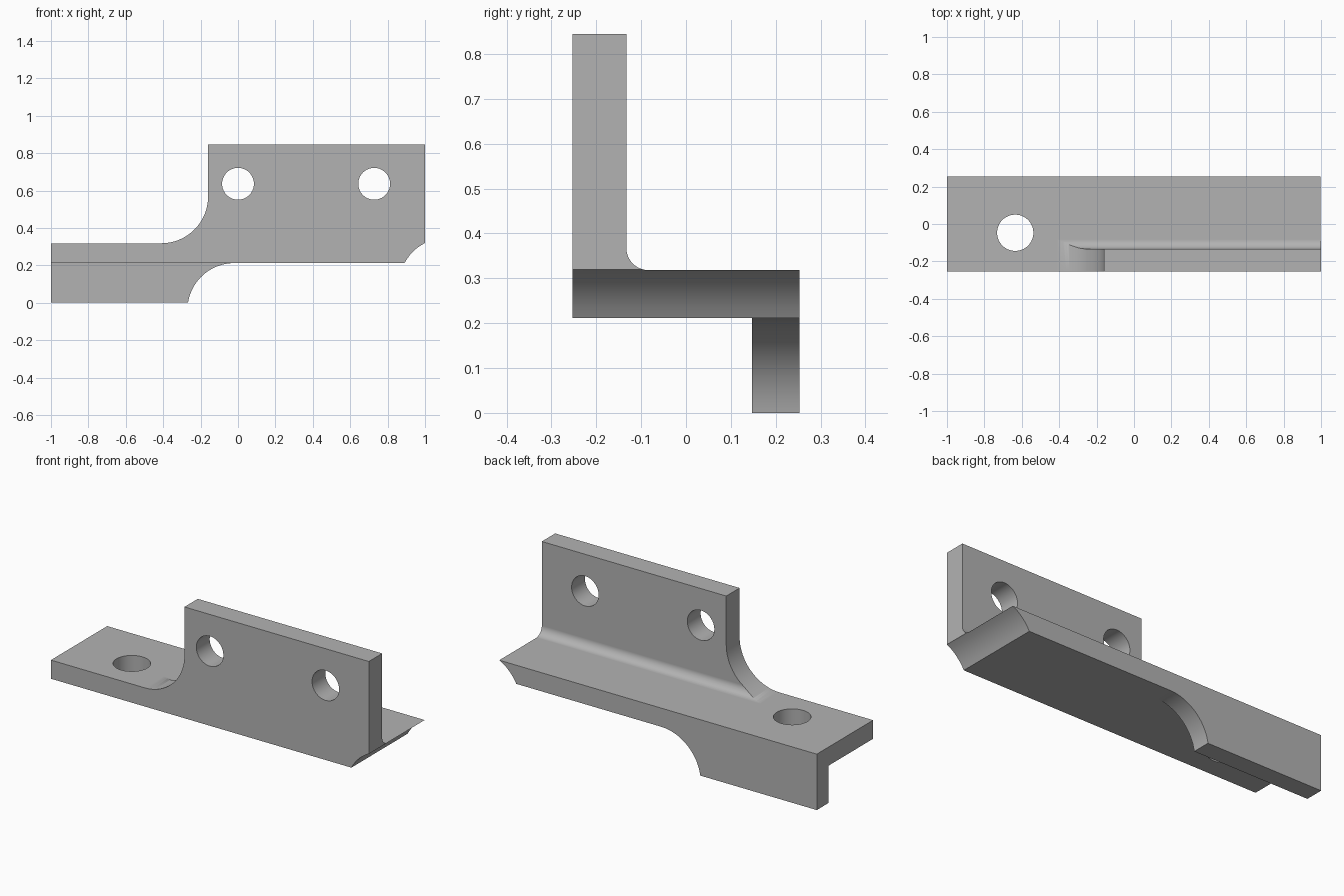
import bpy, bmesh
from math import cos, sin, pi, radians
from mathutils import Vector

cube = bpy.data.objects.get("Cube")
if cube:
    bpy.data.objects.remove(cube, do_unlink=True)

# Main dimensions
FRONT, BACK = -0.253, 0.253
WALL_BACK, LEG_FRONT = -0.133, 0.147
PLATE_LOW, PLATE_TOP, WALL_TOP = 0.212, 0.318, 0.845
FILLET, ROUND = 0.05, 0.25


def arc(cx, cy, r, start, end, steps=24):
    angles = [radians(start + (end - start) * i / steps) for i in range(steps + 1)]
    return [(cx + r * cos(a), cy + r * sin(a)) for a in angles]


def extrude(name, points, axis, low, high):
    """Solid made from a 2D profile extruded along the x, y or z axis."""
    place = {"x": lambda u, v: (low, u, v),
             "y": lambda u, v: (u, low, v),
             "z": lambda u, v: (u, v, low)}[axis]
    bm = bmesh.new()
    face = bm.faces.new([bm.verts.new(place(u, v)) for u, v in points])
    top = bmesh.ops.extrude_face_region(bm, geom=[face])["geom"]
    shift = Vector([(high - low) * (axis == a) for a in "xyz"])
    bmesh.ops.translate(bm, vec=shift,
                        verts=[g for g in top if isinstance(g, bmesh.types.BMVert)])
    bmesh.ops.recalc_face_normals(bm, faces=bm.faces[:])
    mesh = bpy.data.meshes.new(name)
    bm.to_mesh(mesh)
    bm.free()
    obj = bpy.data.objects.new(name, mesh)
    bpy.context.collection.objects.link(obj)
    return obj


def circle(cx, cy, r):
    return arc(cx, cy, r, 0, 360, 64)[:-1]


# Bracket body: wall, inner fillet, plate and hanging leg in one section
section = [(FRONT, PLATE_LOW), (LEG_FRONT, PLATE_LOW), (LEG_FRONT, 0), (BACK, 0),
           (BACK, PLATE_TOP)]
section += arc(WALL_BACK + FILLET, PLATE_TOP + FILLET, FILLET, 270, 180, 16)
section += [(WALL_BACK, WALL_TOP), (FRONT, WALL_TOP)]
bracket = extrude("bracket", section, "x", -1, 1)

# Cutters: rounded wall step, rounded leg end, concave plate end
step = arc(-0.41, PLATE_TOP + ROUND, ROUND, 270, 360)
step += [(-0.16, 1), (-1.1, 1), (-1.1, PLATE_TOP)]
leg_end = arc(-0.02, PLATE_LOW - ROUND, ROUND, 190, 90)
leg_end = [(-0.02 - ROUND, -0.1)] + leg_end + [(1.1, PLATE_LOW), (1.1, -0.1)]
cutters = [extrude("wall_step_cutter", step, "y", -0.4, 0.4),
           extrude("leg_end_cutter", leg_end, "y", LEG_FRONT - 0.05, 0.4),
           extrude("plate_end_cutter", circle(1.112, 0.096, ROUND), "y", -0.4, 0.4),
           extrude("plate_hole_cutter", circle(-0.635, -0.047, 0.097), "z", 0.1, 0.5)]
# Bolt holes in the wall
for x in (0, 0.728):
    cutters.append(extrude("wall_hole_cutter", circle(x, 0.636, 0.085), "y", -0.4, 0))

bpy.ops.object.select_all(action="DESELECT")
bpy.context.view_layer.objects.active = bracket
bracket.select_set(True)
for cutter in cutters:
    cutter.hide_render = True
    cut = bracket.modifiers.new("cut", "BOOLEAN")
    cut.operation = "DIFFERENCE"
    cut.solver = "EXACT"
    cut.object = cutter
    bpy.ops.object.modifier_apply(modifier=cut.name)
    bpy.data.objects.remove(cutter, do_unlink=True)

# Plain grey metal
grey = bpy.data.materials.new("grey_metal")
grey.use_nodes = True
colour = (0.45, 0.45, 0.45, 1)
grey.diffuse_color = colour
grey.node_tree.nodes["Principled BSDF"].inputs["Base Color"].default_value = colour
bracket.data.materials.clear()
bracket.data.materials.append(grey)
for face in bracket.data.polygons:
    face.material_index = 0

# Smooth curves, flat faces
bpy.ops.object.shade_smooth_by_angle(angle=radians(30))
normals = bracket.modifiers.new("flat_faces", "WEIGHTED_NORMAL")
normals.keep_sharp = True
